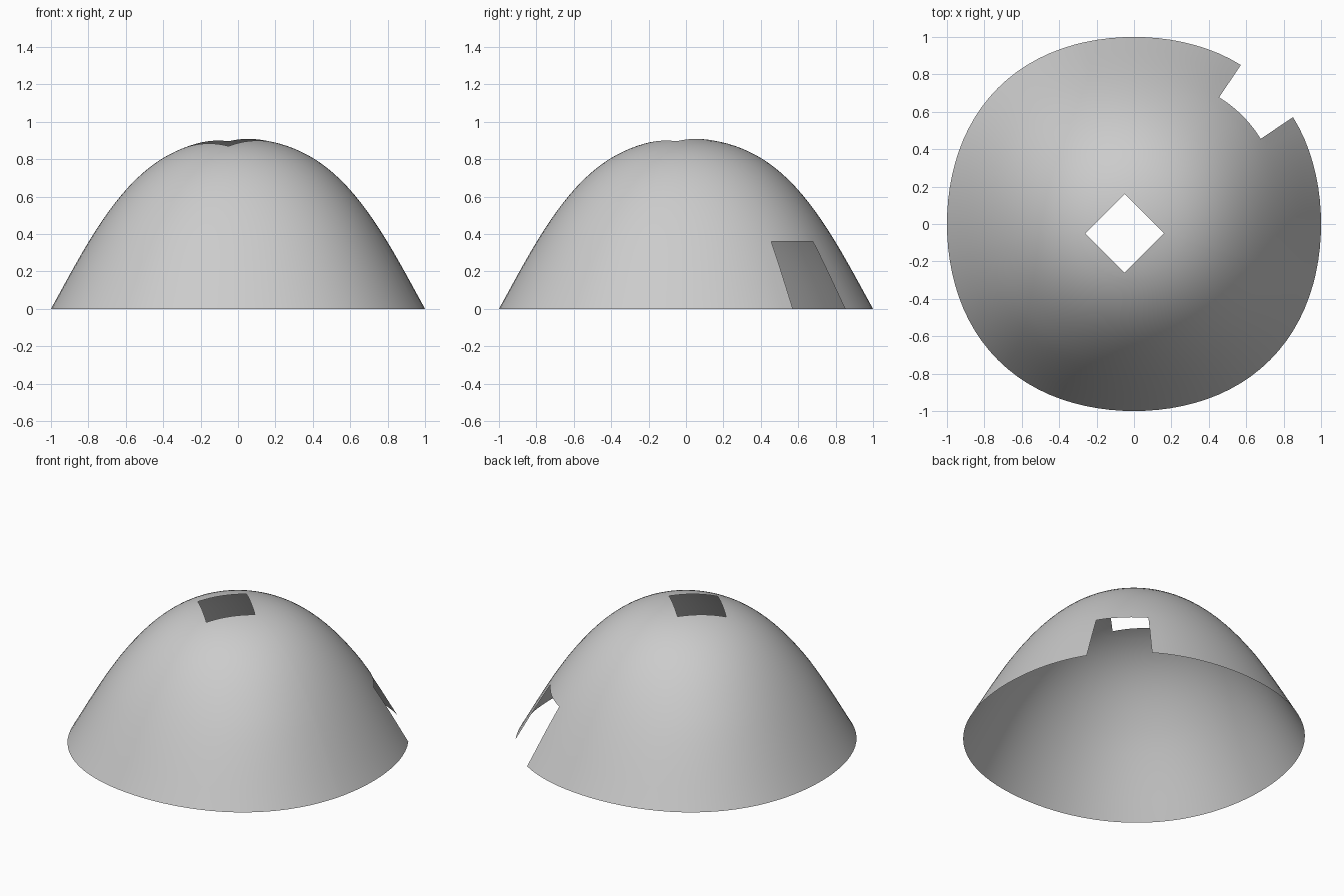
import bpy, bmesh
from math import sin, cos, atan2, radians, tau, pi

if "Cube" in bpy.data.objects:
    bpy.data.objects.remove(bpy.data.objects["Cube"])

# Roof vent: square turned 45 degrees, slightly off centre
VENT = [(0.16, -0.05), (-0.05, 0.16), (-0.26, -0.05), (-0.05, -0.26)]
VENT_C, VENT_R = -0.05, 0.21
# Doorway at the rim, facing the +x +y diagonal
DOOR_A, DOOR_B, DOOR_S = radians(33.9), radians(56.1), 0.797


def height(s):
    q = s * s
    return max(0.0, 0.912 - 0.552 * q - 0.735 * q ** 2 + 0.375 * q ** 3)


def point(s, a):
    # plan is a circle slightly swollen on the diagonals
    r = s * (1 + 0.0143 * (1 - cos(4 * a)) * min(1, (s / 0.75) ** 2))
    return r * cos(a), r * sin(a), height(s)


def vent_radius(a):
    # distance from the origin to the diamond along direction a
    hits = []
    for sx in (-1, 1):
        for sy in (-1, 1):
            d = sx * cos(a) + sy * sin(a)
            if d > 1e-6:
                hits.append((VENT_R + (sx + sy) * VENT_C) / d)
    return min(hits)


# Spokes: even spacing plus exact vent corners and door sides
key = [atan2(y, x) % tau for x, y in VENT] + [DOOR_A, DOOR_B]
angles = [i * tau / 96 for i in range(96)]
angles = sorted([a for a in angles if all(abs(a - k) > 0.02 for k in key)] + key)

# Rings from the vent edge down to the rim
outer = [0.30 + (DOOR_S - 0.30) * i / 14 for i in range(15)]
outer += [DOOR_S + (1 - DOOR_S) * i / 6 for i in range(1, 7)]

bm = bmesh.new()
spokes = []
for a in angles:
    h = vent_radius(a)
    rings = [h + (0.30 - h) * i / 5 for i in range(5)] + outer
    spokes.append([bm.verts.new(point(s, a)) for s in rings])

door_row = 5 + 14
for i, a in enumerate(angles):
    p, q = spokes[i], spokes[(i + 1) % len(spokes)]
    in_door = DOOR_A - 1e-6 <= a < DOOR_B - 1e-6
    for j in range(len(p) - 1):
        if not (in_door and j >= door_row):
            bm.faces.new((p[j], p[j + 1], q[j + 1], q[j])).smooth = True
loose = [v for v in bm.verts if not v.link_faces]
bmesh.ops.delete(bm, geom=loose, context='VERTS')

# Dome shell
mesh = bpy.data.meshes.new("dome_shell")
bm.to_mesh(mesh)
bm.free()
dome = bpy.data.objects.new("dome_shell", mesh)
bpy.context.collection.objects.link(dome)
